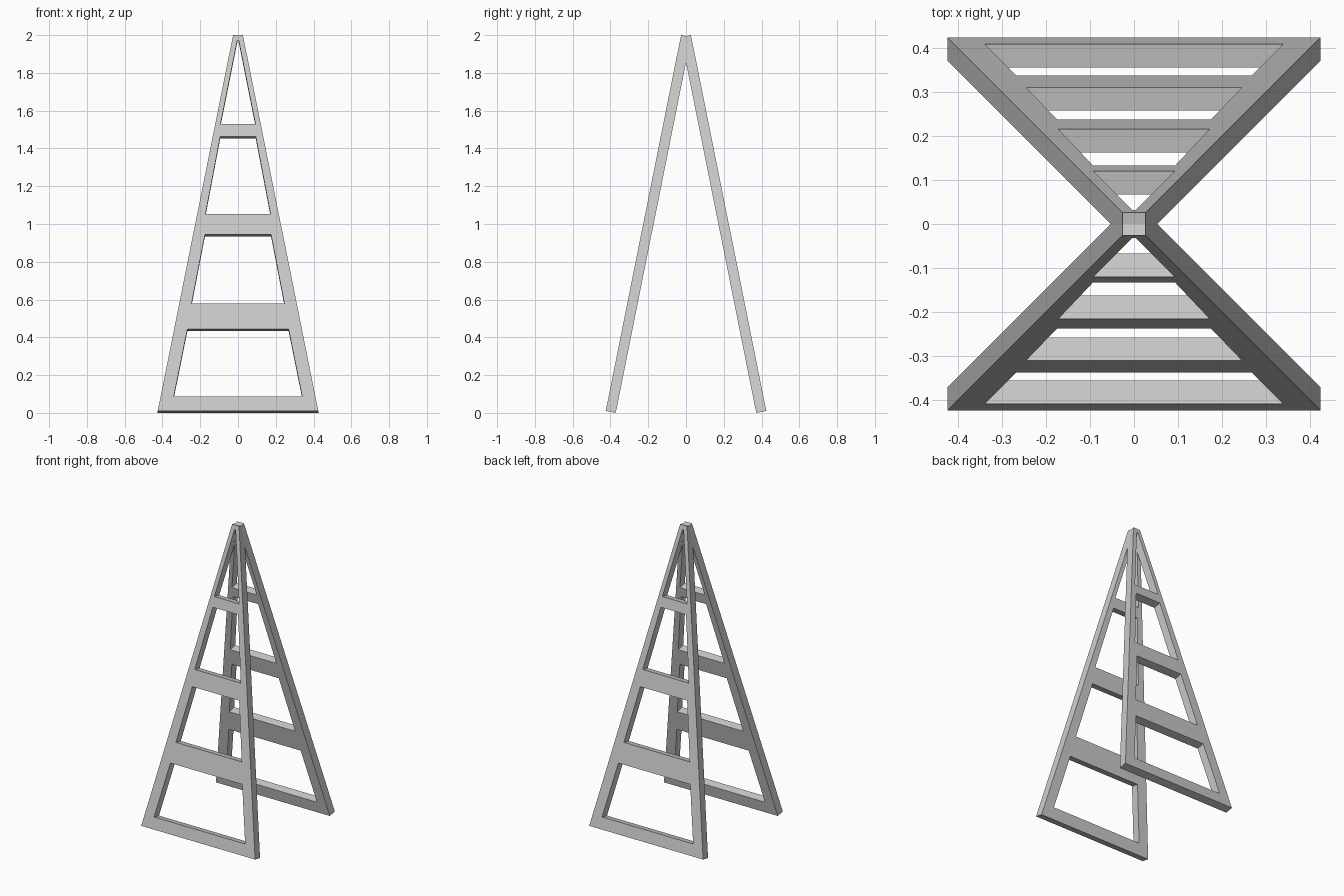
import bpy, bmesh
from mathutils import Vector

if "Cube" in bpy.data.objects:
    bpy.data.objects.remove(bpy.data.objects["Cube"])

THICK = 0.054
BOTTOM = Vector((0.425, 0.0107))   # outer face foot: distance from centre, height
TOP = Vector((0.026, 2.0))         # outer face top
# window openings on the outer face: bottom z, half width, top z, half width
WINDOWS = [(0.087, 0.340, 0.443, 0.268),
           (0.578, 0.246, 0.945, 0.175),
           (1.053, 0.172, 1.463, 0.094),
           (1.530, 0.0925, 1.972, 0.004)]


def outer(z):
    """Depth (and half width) of the tapering outer face at height z."""
    t = (z - BOTTOM.y) / (TOP.y - BOTTOM.y)
    return BOTTOM.x + (TOP.x - BOTTOM.x) * t


def make_panel(name, side):
    bm = bmesh.new()
    # rows of four points: outer left, window left, window right, outer right
    levels = [(BOTTOM.y, 0.355)]
    for z0, x0, z1, x1 in WINDOWS:
        levels += [(z0, x0), (z1, x1)]
    levels.append((TOP.y, 0.004))
    rows = [[bm.verts.new((x, side * outer(z), z)) for x in (-outer(z), -xi, xi, outer(z))]
            for z, xi in levels]
    # rails on both sides, rungs only between windows
    for i, (a, b) in enumerate(zip(rows, rows[1:])):
        for c in ((0, 2) if i % 2 else (0, 1, 2)):
            bm.faces.new((a[c], a[c + 1], b[c + 1], b[c]))
    # thicken inwards, square to the sloping face
    slope = TOP - BOTTOM
    inward = Vector((0, -side * slope.y, slope.x)).normalized() * THICK
    ext = bmesh.ops.extrude_face_region(bm, geom=bm.faces[:], use_keep_orig=True)
    bmesh.ops.translate(bm, vec=inward,
                        verts=[v for v in ext["geom"] if isinstance(v, bmesh.types.BMVert)])
    bmesh.ops.recalc_face_normals(bm, faces=bm.faces[:])
    mesh = bpy.data.meshes.new(name)
    bm.to_mesh(mesh)
    bm.free()
    bpy.context.collection.objects.link(bpy.data.objects.new(name, mesh))


# the two leaning ladder frames cross at the top
make_panel("front_ladder_frame", -1)
make_panel("back_ladder_frame", 1)
